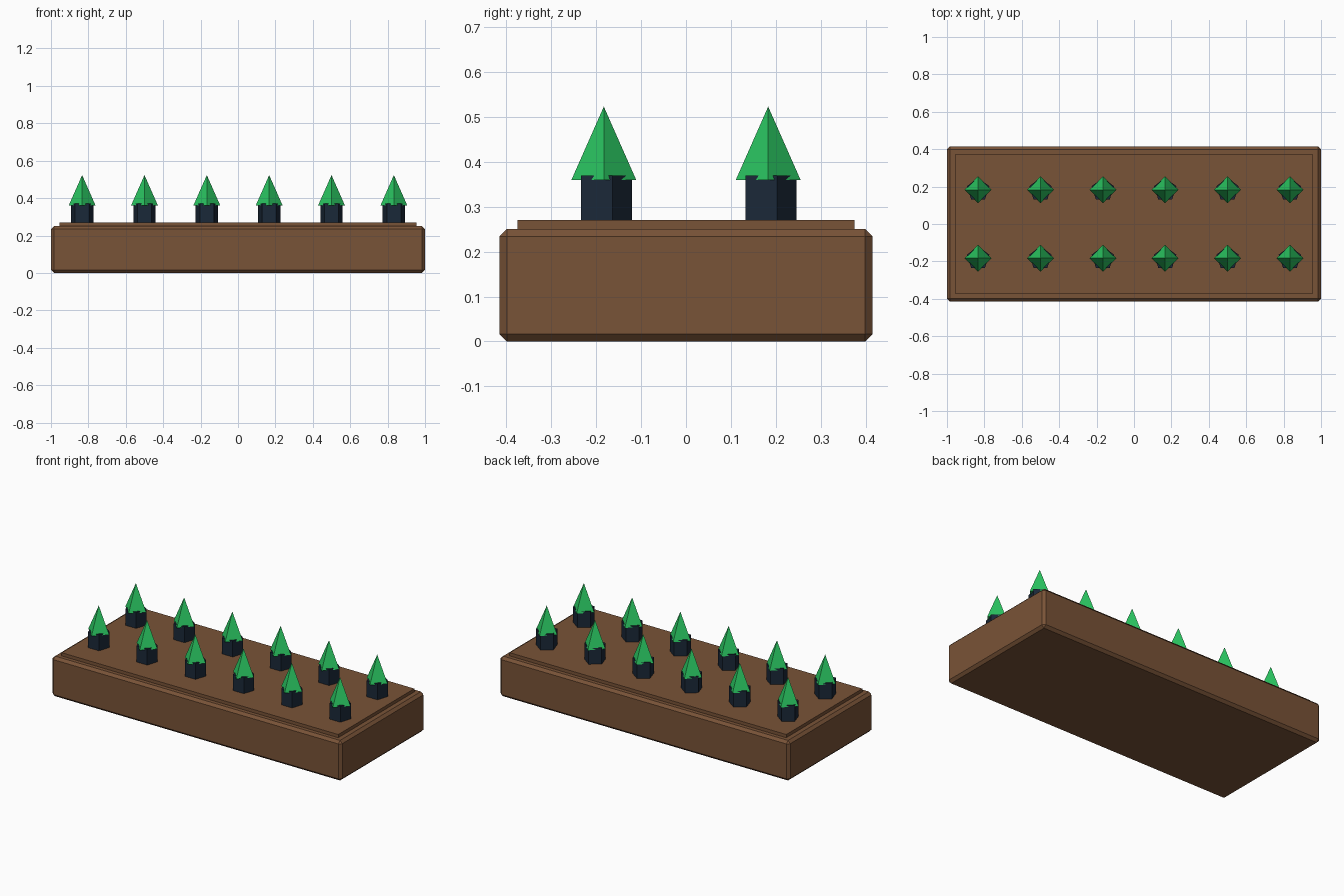
import bpy

if "Cube" in bpy.data.objects:
    bpy.data.objects.remove(bpy.data.objects["Cube"])


def material(name, rgb):
    m = bpy.data.materials.new(name)
    lin = [((c / 255 + 0.055) / 1.055) ** 2.4 for c in rgb]
    m.diffuse_color = (*lin, 1)
    m.use_nodes = True
    m.node_tree.nodes["Principled BSDF"].inputs["Base Color"].default_value = m.diffuse_color
    return m


brown = material("earth brown", (121, 83, 55))
navy = material("dark navy", (26, 40, 56))
green = material("leaf green", (42, 196, 96))


def finish(name, mat):
    ob = bpy.context.object
    ob.name = name
    ob.data.materials.append(mat)
    return ob


def box(name, size, z, mat):
    bpy.ops.mesh.primitive_cube_add(size=1, location=(0, 0, z + size[2] / 2))
    bpy.context.object.scale = size
    bpy.ops.object.transform_apply(location=False, rotation=False, scale=True)
    return finish(name, mat)


def cone(name, sides, r1, r2, z0, z1, x, y, mat):
    bpy.ops.mesh.primitive_cone_add(vertices=sides, radius1=r1, radius2=r2,
                                    depth=z1 - z0, location=(x, y, (z0 + z1) / 2))
    return finish(name, mat)


# Chamfered base block with a raised bed on top
base = box("base_block", (2, 0.83, 0.25), 0, brown)
bevel = base.modifiers.new("chamfer", 'BEVEL')
bevel.width = 0.016
bevel.segments = 1
box("raised_bed", (1.91, 0.75, 0.03), 0.24, brown)

# Two rows of six plants: five-sided stems with four-sided tops
for row in range(2):
    for col in range(6):
        x = -5 / 6 + col / 3
        y = -0.183 + row * 0.366
        cone(f"stem_{row}_{col}", 5, 0.063, 0.063, 0.265, 0.37, x, y, navy)
        cone(f"leaf_top_{row}_{col}", 4, 0.072, 0, 0.36, 0.523, x, y, green)
